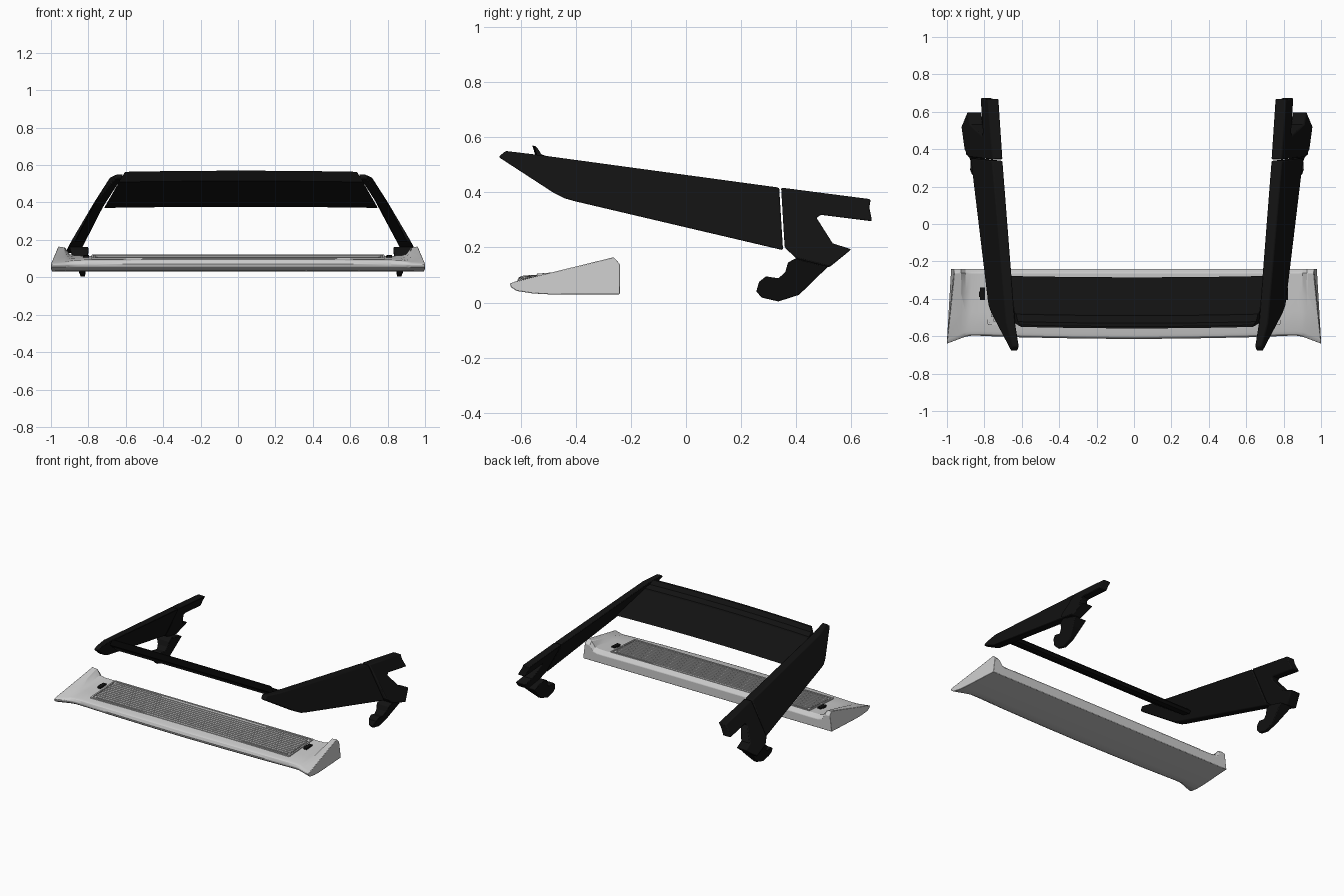
import bpy, bmesh, math

if "Cube" in bpy.data.objects:
    bpy.data.objects.remove(bpy.data.objects["Cube"])

CX = 0.016  # the black frame sits slightly off centre
black = bpy.data.materials.new("black")
black.diffuse_color = (0.006, 0.006, 0.006, 1)
black.use_nodes = True
black.node_tree.nodes["Principled BSDF"].inputs["Base Color"].default_value = black.diffuse_color


def make(name, verts, faces, mat=None, bevel=0.0, mirror=False, smooth=30):
    me = bpy.data.meshes.new(name)
    me.from_pydata(verts, [], faces)
    bm = bmesh.new()
    bm.from_mesh(me)
    bmesh.ops.recalc_face_normals(bm, faces=bm.faces)
    bm.to_mesh(me)
    bm.free()
    ob = bpy.data.objects.new(name, me)
    bpy.context.collection.objects.link(ob)
    if mat:
        me.materials.append(mat)
    if bevel:
        b = ob.modifiers.new("bevel", "BEVEL")
        b.width, b.segments, b.angle_limit = bevel, 2, math.radians(40)
    if mirror:
        ob.modifiers.new("mirror", "MIRROR").use_bisect_axis[0] = False
    bpy.ops.object.select_all(action='DESELECT')
    ob.select_set(True)
    bpy.context.view_layer.objects.active = ob
    bpy.ops.object.shade_smooth_by_angle(angle=math.radians(smooth))
    return ob


def loft(sections):
    """Skin equal-length closed sections and cap both ends."""
    n = len(sections[0])
    verts = [p for s in sections for p in s]
    faces = [list(range(n)), list(range(len(verts) - n, len(verts)))]
    for i in range(len(sections) - 1):
        for j in range(n):
            k = (j + 1) % n
            faces.append((i*n + j, i*n + k, (i+1)*n + k, (i+1)*n + j))
    return verts, faces


def plate(name, profile, x_in, x_out, bevel=0.006):
    """Mirrored plate from a side profile (y, z)."""
    v, f = loft([[(fx(y, z), y, z) for y, z in profile] for fx in (x_in, x_out)])
    ob = make(name, v, f, black, bevel, True)
    ob.location.x = CX
    return ob


def lerp(t, a, b):
    t = max(0, min(1, t))
    return a + (b - a) * t


# Leaning side arms
def outer(y, z):
    return 0.784 - 0.51 * (z - 0.4) - lerp((-0.45 - y) / 0.23, 0, 0.045)


def inner(y, z):
    return 0.726 - 0.51 * (z - 0.4) - lerp((-0.45 - y) / 0.23, 0, 0.022)


plate("side_arms", [(-0.68, 0.528), (-0.655, 0.55), (-0.53, 0.535), (0.338, 0.417),
                    (0.352, 0.19), (-0.405, 0.368), (-0.44, 0.378), (-0.48, 0.398)],
      inner, outer)

# Forked rear brackets
plate("rear_brackets", [(0.345, 0.417), (0.67, 0.375), (0.665, 0.345), (0.675, 0.295),
                        (0.49, 0.318), (0.473, 0.308), (0.532, 0.215), (0.6, 0.193),
                        (0.52, 0.128), (0.40, 0.16), (0.358, 0.2)],
      inner, lambda y, z: outer(y, z) + lerp((0.3 - z) / 0.1, 0, 0.018))


# Hooked mounting feet, narrowing downward
def foot_side(s):
    return lambda y, z: lerp(z / 0.17, 0.845, 0.868) + s * lerp((z - 0.02) / 0.12, 0.012, 0.05)


plate("mounting_feet", [(0.40, 0.162), (0.515, 0.13), (0.41, 0.028), (0.335, 0.004),
                        (0.275, 0.018), (0.255, 0.04), (0.265, 0.075), (0.29, 0.095),
                        (0.335, 0.088), (0.36, 0.11), (0.37, 0.145)],
      foot_side(-1), foot_side(1), 0.004)

# Slanted cross panel with a raised lip along its front edge
bar = [(-0.558, 0.57), (-0.548, 0.568), (-0.53, 0.54), (-0.49, 0.525), (-0.485, 0.515),
       (-0.30, 0.405), (-0.285, 0.388), (-0.305, 0.377), (-0.36, 0.39), (-0.54, 0.515)]
secs = []
for i in range(13):
    u = -1 + i / 6
    secs.append([(CX + u * lerp((0.57 - z) / 0.19, 0.62, 0.73),
                  y + 0.008 * u * u, z - 0.006 * u * u) for y, z in bar])
v, f = loft(secs)
make("cross_panel", v, f, black)


# Grey bumper: lofted body with flared, raised ends
def bumper_section(x, yf, zf, zb, end=False):
    pts = [(-0.24, 0.03), (-0.50, 0.03), (-0.555, 0.033), (yf + 0.025, 0.042),
           (yf + 0.004, 0.056), (yf, 0.07), (yf + 0.008, zf - 0.006), (yf + 0.025, zf)]
    for t in (0.33, 0.66, 1):
        pts.append((lerp(t, yf + 0.025, -0.262), lerp(t, zf, zb)))
    pts.append((-0.24, zb - 0.025))
    return [(math.copysign(abs(x) - (lerp((y + 0.62) / 0.38, 0, 0.022)
             + lerp((z - 0.07) / 0.09, 0, 0.018) if end else 0), x), y, z) for y, z in pts]


half = [(0.0, -0.615, 0.098, 0.118), (0.3, -0.612, 0.098, 0.118), (0.6, -0.606, 0.096, 0.117),
        (0.82, -0.598, 0.094, 0.115), (0.87, -0.598, 0.092, 0.116), (0.90, -0.603, 0.088, 0.124),
        (0.925, -0.612, 0.083, 0.16), (1.0, -0.64, 0.078, 0.165)]
stations = [(-s[0],) + s[1:] for s in reversed(half[1:])] + half
v, f = loft([bumper_section(*s, end=abs(s[0]) == 1) for s in stations])
make("bumper_body", v, f, bevel=0.003)


# Items lying on the gently sloped top of the bumper
def deck(y):
    return 0.096 + 0.058 * (y + 0.59)


def block(name, x0, x1, y0, y1, lo, hi, mat=None):
    secs = [[(x, y0, deck(y0) + lo), (x, y1, deck(y1) + lo),
             (x, y1, deck(y1) + hi), (x, y0, deck(y0) + hi)] for x in (x0, x1)]
    v, f = loft(secs)
    return make(name, v, f, mat)


# Tread: ribs running across, framed by a thin rim
for i in range(11):
    y = -0.52 + i * 0.0215
    w = 0.765 if 0 < i < 10 else 0.75
    block(f"tread_rib_{i + 1}", -w, w, y, y + 0.014, -0.01, 0.007)
block("tread_rim_front", -0.78, 0.78, -0.541, -0.53, -0.01, 0.006)
block("tread_rim_back", -0.78, 0.78, -0.278, -0.268, -0.01, 0.006)
for s, side in ((-1, "left"), (1, "right")):
    a, b = sorted((s * 0.772, s * 0.782))
    block(f"tread_rim_{side}", a, b, -0.535, -0.272, -0.01, 0.006)
    # Black deck clips beside the tread
    c = s * 0.81
    block(f"deck_clip_{side}", c - 0.013, c + 0.013, -0.405, -0.34, -0.01, 0.009, black)
    block(f"deck_clip_tab_{side}", c - 0.018, c + 0.006, -0.39, -0.36, -0.01, 0.007, black)
